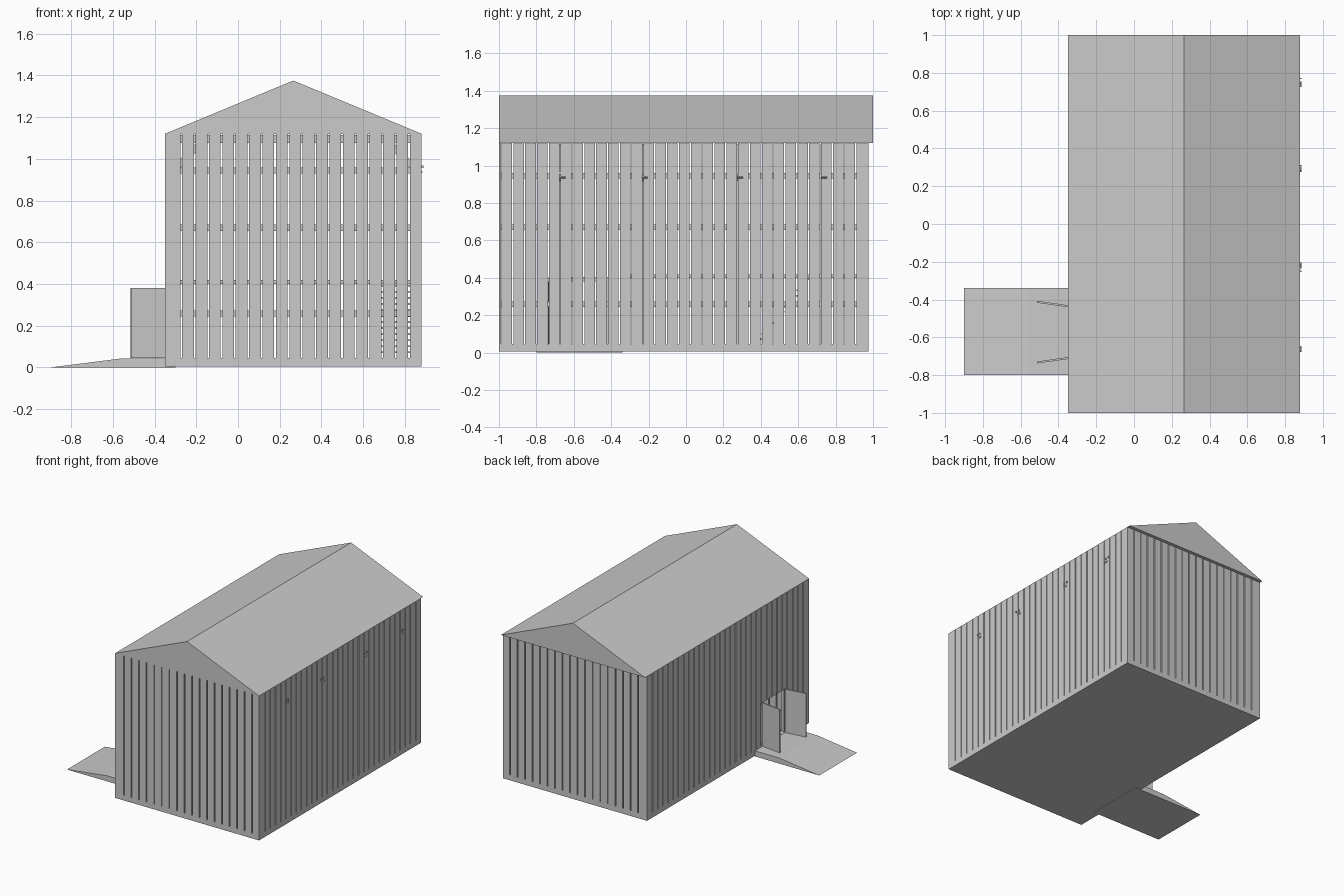
import bpy, bmesh, math
from mathutils import Matrix, Vector

if "Cube" in bpy.data.objects:
    bpy.data.objects.remove(bpy.data.objects["Cube"])

X0, X1, Y0, Y1 = -0.35, 0.88, -1.0, 0.975   # wall outline
ZB, ZT, T = 0.045, 1.12, 0.012              # plank bottom, top, thickness
XM = (X0 + X1) / 2


def finish(name, bm):
    bmesh.ops.recalc_face_normals(bm, faces=bm.faces[:])
    me = bpy.data.meshes.new(name)
    bm.to_mesh(me)
    bm.free()
    ob = bpy.data.objects.new(name, me)
    bpy.context.collection.objects.link(ob)
    return ob


def add_box(bm, x0, x1, y0, y1, z0, z1):
    m = Matrix.Translation(((x0 + x1) / 2, (y0 + y1) / 2, (z0 + z1) / 2))
    bmesh.ops.create_cube(bm, size=1, matrix=m @ Matrix.Diagonal((x1 - x0, y1 - y0, z1 - z0, 1)))


def boxes(name, items):
    bm = bmesh.new()
    for b in items:
        add_box(bm, *b)
    return finish(name, bm)


def prism(name, profile, y0, y1):
    """Extrude an x-z profile along y."""
    bm = bmesh.new()
    f = bm.faces.new([bm.verts.new((x, y0, z)) for x, z in profile])
    r = bmesh.ops.extrude_face_region(bm, geom=[f])
    bmesh.ops.translate(bm, vec=(0, y1 - y0, 0),
                        verts=[v for v in r['geom'] if isinstance(v, bmesh.types.BMVert)])
    return finish(name, bm)


# Floor slab, roof and entrance ramp
boxes("floor_slab", [(X0, X1, Y0, Y1, 0.005, ZB)])
prism("roof", [(X0, ZT), (X1, ZT), (XM, 1.375)], -1.0, 1.0)
prism("ramp", [(-0.9, 0), (-0.3, 0), (-0.3, 0.043), (-0.56, 0.043)], -0.8, -0.34)

# Plank walls; left wall leaves a doorway
DY0, DY1, DZ = -0.71, -0.435, 0.38
NX, NY, GAP = 19, 31, 0.008
px = (X1 - X0 - 0.01) / NX
py = (Y1 - Y0 - 0.014) / NY
ends = [(X0 + 0.01 + i * px + GAP, X0 + 0.01 + (i + 1) * px) for i in range(NX)]
ends[0] = (X0, ends[0][1])
boxes("front_wall", [(a, b, Y0, Y0 + T, ZB, ZT) for a, b in ends])
boxes("back_wall", [(a, b, Y1 - T, Y1, ZB, ZT) for a, b in ends])
sides = [(Y0 + 0.014 + i * py, Y0 + 0.014 + (i + 1) * py - 0.007) for i in range(NY)]
boxes("right_wall", [(X1 - T, X1, a, b, ZB, ZT) for a, b in sides])
boxes("left_wall", [(X0, X0 + T, a, b, DZ if DY0 < (a + b) / 2 < DY1 else ZB, ZT) for a, b in sides])

# Horizontal rails behind the planks
rails = []
R = 0.025
for z in (0.243, 0.655, 0.93):
    z1 = z + 0.029
    rails += [(X0 + T, X1 - T, Y0 + T, Y0 + T + R, z, z1),
              (X0 + T, X1 - T, Y1 - T - R, Y1 - T, z, z1),
              (X1 - T - R, X1 - T, Y0 + T + R, Y1 - T - R, z, z1)]
    spans = [(Y0 + T + R, DY0), (DY1, Y1 - T - R)] if z < DZ else [(Y0 + T + R, Y1 - T - R)]
    rails += [(X0 + T, X0 + T + R, a, b, z, z1) for a, b in spans]
boxes("wall_rails", rails)

# Door frame and two open doors
boxes("door_frame", [(X0 + T, X0 + T + R, DY0, DY1, DZ, DZ + 0.025),
                     (X0 + T, X0 + T + R, DY0 - 0.025, DY0, ZB, DZ + 0.025),
                     (X0 + T, X0 + T + R, DY1, DY1 + 0.025, ZB, DZ + 0.025)])
for name, y, s in (("door_front", DY0, -1), ("door_back", DY1, 1)):
    d = boxes(name, [(-0.165, 0, -0.005, 0.005, ZB, DZ)])
    d.location = (X0, y, 0)
    d.rotation_euler.z = -s * math.radians(8)

# Posts, tie beams and knee braces
posts, ties = [], []
braces = bmesh.new()
W = 0.02
for y in (-0.66, -0.22, 0.29, 0.74):
    posts += [(X0 + T, X0 + T + 0.04, y - W, y + W, ZB, 1.075) if y != -0.66 else
              (X0 + T, X0 + T + 0.04, y - W, y + W, DZ + 0.025, 1.075),
              (X1 - T - 0.04, X1 - T, y - W, y + W, ZB, 1.075)]
    ties.append((X0 + T, X1 - T, y - W, y + W, 1.075, 1.115))
    for x, s in ((-0.245, 1), (0.79, -1)):
        m = (Matrix.Translation((x, y, 1.01)) @ Matrix.Rotation(-s * math.pi / 4, 4, 'Y')
             @ Matrix.Diagonal((0.24, 0.03, 0.03, 1)))
        bmesh.ops.create_cube(braces, size=1, matrix=m)
boxes("posts", posts)
boxes("tie_beams", ties)
finish("knee_braces", braces)

# Peg tips showing on the right wall
boxes("wall_pegs", [(X1 - T, X1 + 0.008, y - 0.003, y + 0.003, 0.955, 0.967)
                    for y in (-0.675, -0.65, -0.25, -0.22, 0.28, 0.31, 0.74, 0.77)])

# Loft floor with an opening above the stairs
LX0, LX1, LY0, LY1 = X0 + T, X1 - T, -0.33, Y1 - T
SX0, SX1, SY0, SY1 = 0.68, 0.83, 0.38, 0.66
boxes("loft_floor", [(LX0, SX0, LY0, LY1, 0.40, 0.418), (SX1, LX1, LY0, LY1, 0.40, 0.418),
                     (SX0, SX1, LY0, SY0, 0.40, 0.418), (SX0, SX1, SY1, LY1, 0.40, 0.418)])

# Stair treads
n = 12
boxes("stair_treads", [(SX0, SX1, SY0 + i * 0.0235, SY0 + i * 0.0235 + 0.028,
                        0.068 + i * 0.029, 0.077 + i * 0.029) for i in range(n)])
